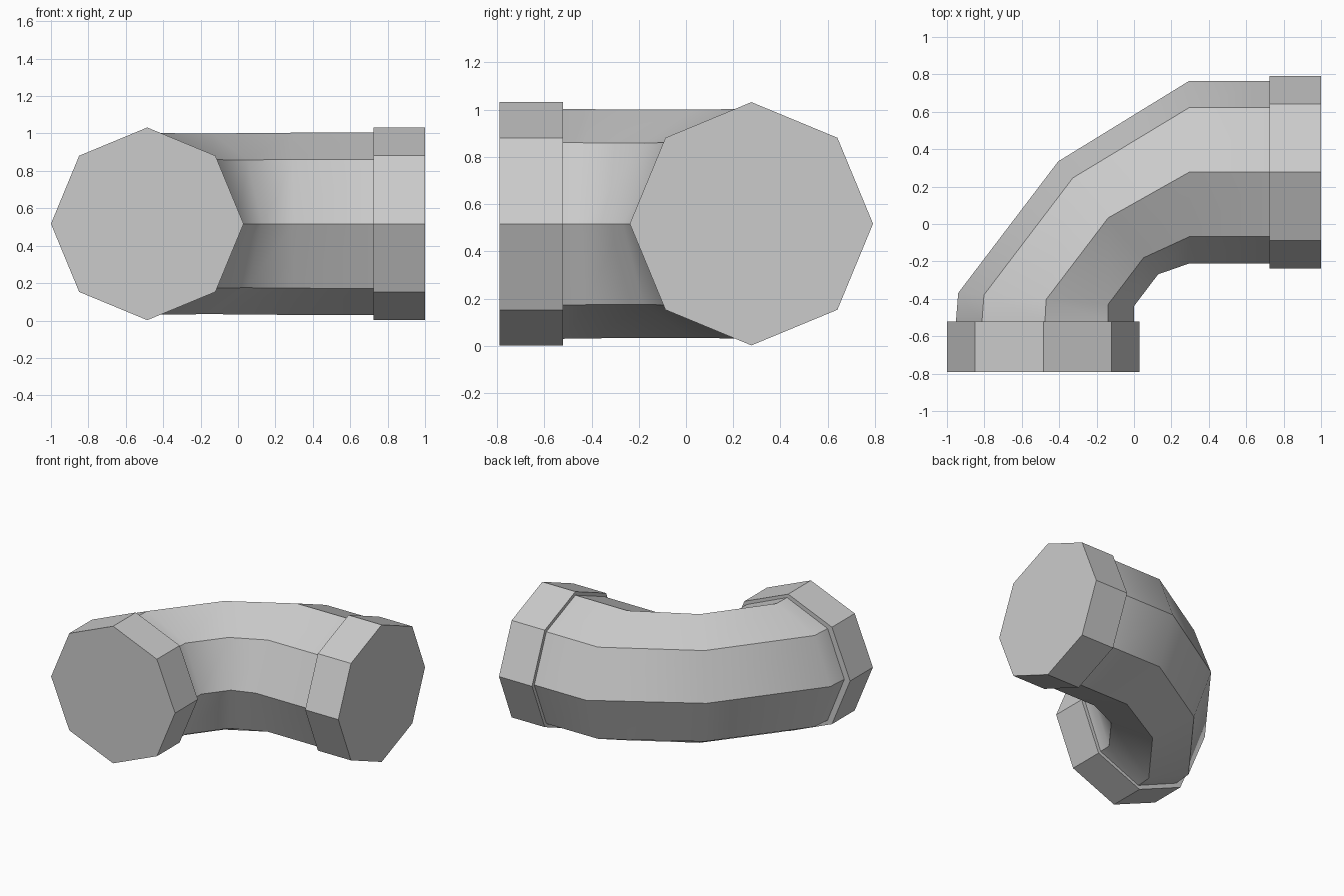
import bpy, bmesh
from math import cos, sin, pi

if "Cube" in bpy.data.objects:
    bpy.data.objects.remove(bpy.data.objects["Cube"])

SIDES = 8
ZC = 0.517  # height of the pipe axis


def loft(name, sections, smooth=False, cap_start=False, cap_end=False):
    """Skin octagons given as (centre x, centre y, half width x, half width y, half height)."""
    bm = bmesh.new()
    rings = []
    for cx, cy, hx, hy, hz in sections:
        ring = []
        for i in range(SIDES):
            c, s = cos(2 * pi * i / SIDES), sin(2 * pi * i / SIDES)
            ring.append(bm.verts.new((cx + hx * c, cy + hy * c, ZC + hz * s)))
        rings.append(ring)
    for a, b in zip(rings, rings[1:]):
        for i in range(SIDES):
            j = (i + 1) % SIDES
            bm.faces.new((a[i], b[i], b[j], a[j])).smooth = smooth
            # ridges along the pipe stay crisp
            bm.edges.get((a[i], b[i])).smooth = False
    if cap_start:
        bm.faces.new(rings[0])
    if cap_end:
        bm.faces.new(rings[-1][::-1])
    mesh = bpy.data.meshes.new(name)
    bm.to_mesh(mesh)
    bm.free()
    obj = bpy.data.objects.new(name, mesh)
    bpy.context.collection.objects.link(obj)
    return obj


# Elbow pipe, from the right-hand opening round to the front one
pipe = [
    (0.725, 0.277, 0.0, 0.488, 0.488),
    (0.295, 0.277, 0.0, 0.488, 0.487),
    (-0.138, 0.033, -0.267, 0.302, 0.483),
    (-0.470, -0.404, -0.470, 0.035, 0.485),
    (-0.476, -0.52, -0.476, 0.0, 0.487),
]
loft("elbow_pipe", pipe, smooth=True)

# End collars: closed outer face, octagonal band, step down to the pipe
R = 0.515
loft("right_collar", [(1.0, 0.277, 0, R, R), (0.725, 0.277, 0, R, R), pipe[0]],
     cap_start=True)
loft("front_collar", [pipe[-1], (-0.485, -0.52, -R, 0, R), (-0.485, -0.79, -R, 0, R)],
     cap_end=True)
